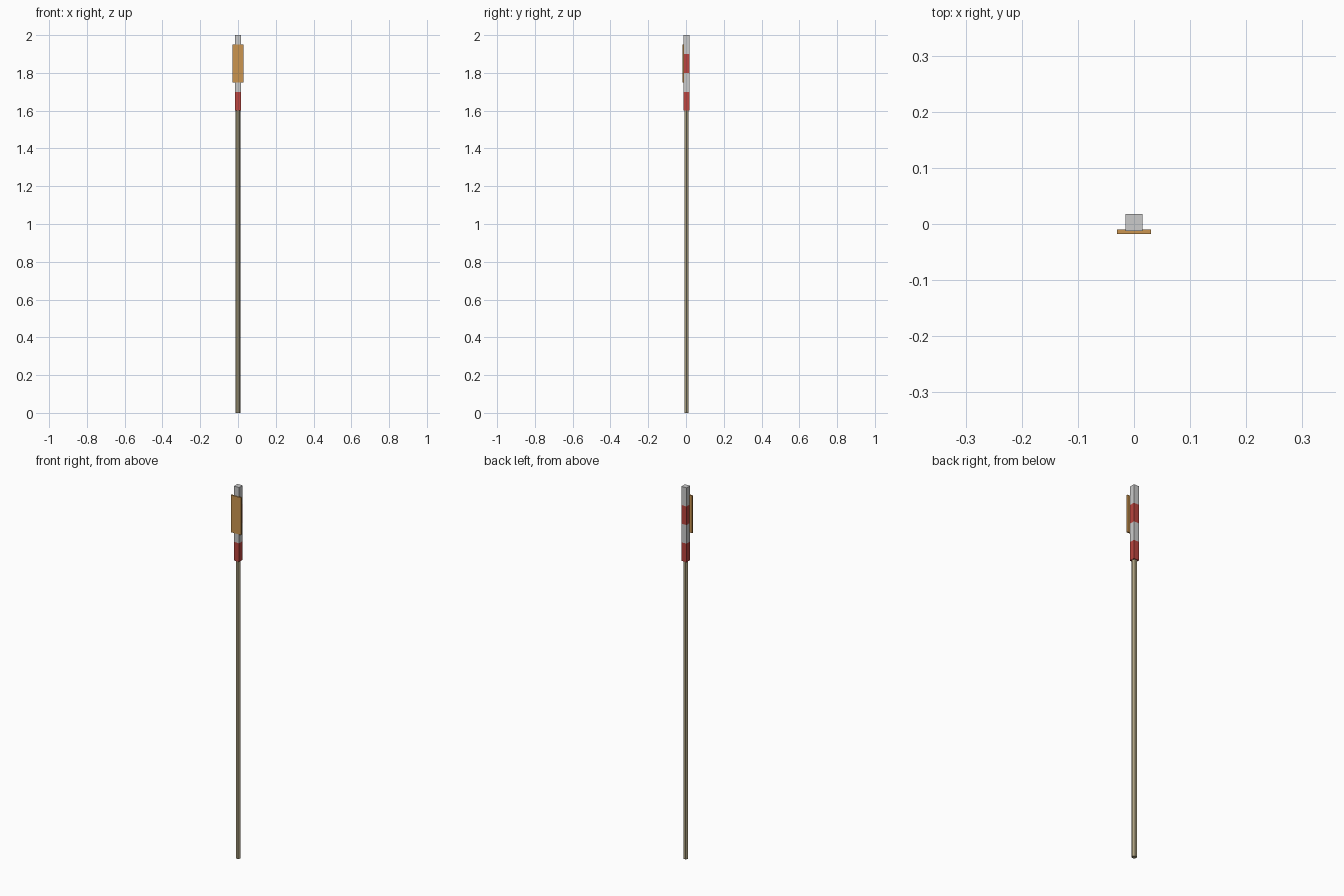
import bpy, math

if "Cube" in bpy.data.objects:
    bpy.data.objects.remove(bpy.data.objects["Cube"])


def material(name, color):
    m = bpy.data.materials.new(name)
    m.diffuse_color = (*color, 1)
    m.use_nodes = True
    m.node_tree.nodes["Principled BSDF"].inputs["Base Color"].default_value = m.diffuse_color
    return m


def box(name, lo, hi, mat=None):
    centre = [(a + b) / 2 for a, b in zip(lo, hi)]
    bpy.ops.mesh.primitive_cube_add(size=1, location=centre)
    ob = bpy.context.object
    ob.name = name
    ob.scale = [b - a for a, b in zip(lo, hi)]
    if mat:
        ob.data.materials.append(mat)
    return ob


wood = material("wood", (0.42, 0.36, 0.22))
red = material("red", (0.5, 0.06, 0.05))
orange = material("orange", (0.6, 0.3, 0.08))

POLE_Y = 0.0025

# six-sided wooden pole, corners pointing left and right
bpy.ops.mesh.primitive_cylinder_add(vertices=6, radius=0.013, depth=1.6,
                                    location=(0, POLE_Y, 0.8),
                                    rotation=(0, 0, math.pi / 2))
pole = bpy.context.object
pole.name = "pole"
pole.data.materials.append(wood)

# alternating red and grey square bands at the top
for i in range(4):
    z = 1.6 + 0.1 * i
    box(f"band_{i + 1}", (-0.015, POLE_Y - 0.015, z),
        (0.015, POLE_Y + 0.015, z + 0.1), red if i % 2 == 0 else None)

# marker plate on the front
box("marker_plate", (-0.03, -0.0175, 1.75), (0.03, -0.0095, 1.95), orange)
